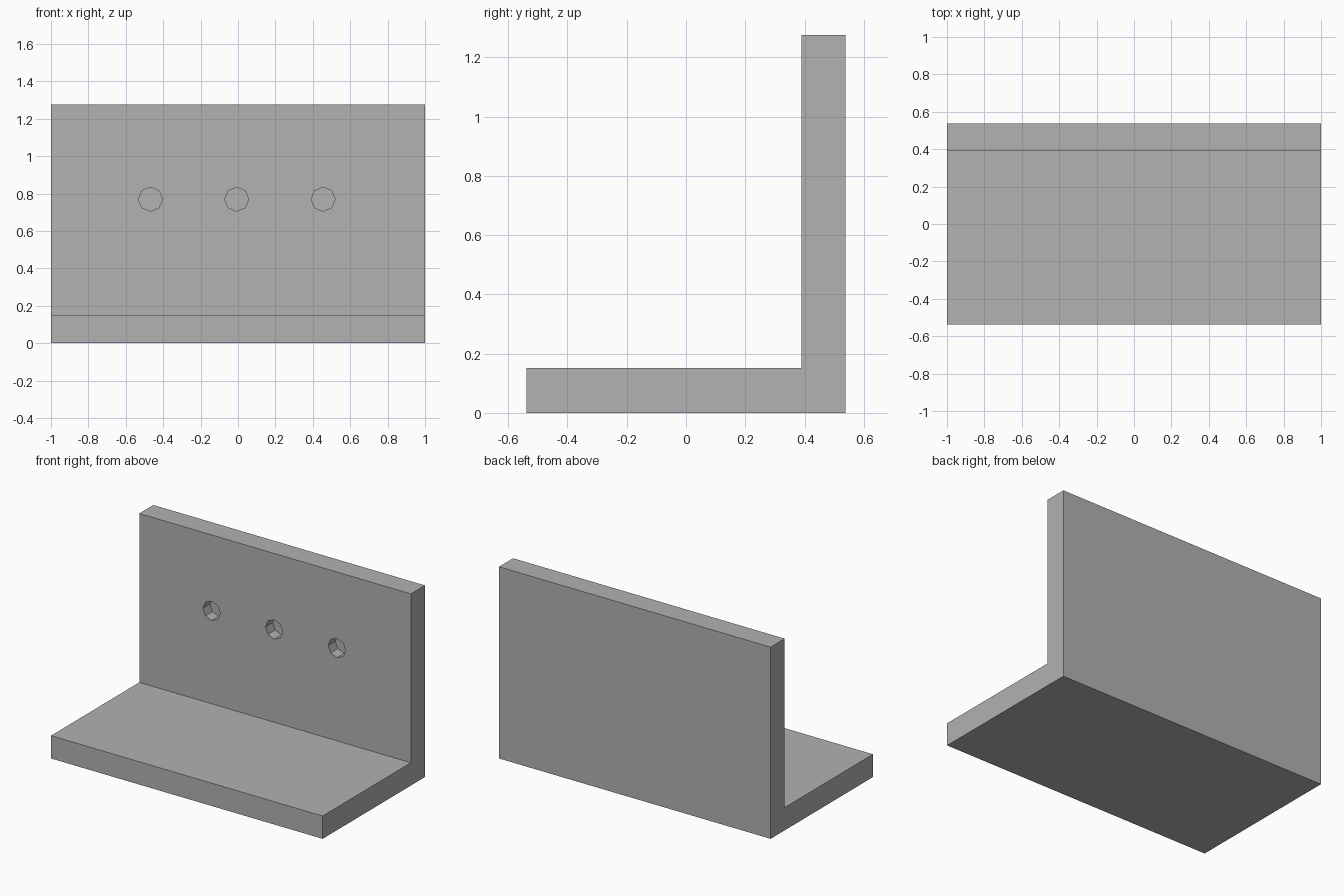
import bpy
import bmesh
from math import pi

cube = bpy.data.objects.get("Cube")
if cube:
    bpy.data.objects.remove(cube, do_unlink=True)

WIDTH = 2.0
BACK, FRONT, WALL_FRONT = 0.538, -0.538, 0.39
HEIGHT, BASE_TOP = 1.276, 0.152
HOLE_RADIUS, HOLE_DEPTH, HOLE_Z = 0.064, 0.075, 0.77

grey = bpy.data.materials.new("plain grey")
grey.use_nodes = True
colour = (0.445, 0.445, 0.445, 1.0)
grey.diffuse_color = colour
grey.node_tree.nodes["Principled BSDF"].inputs["Base Color"].default_value = colour

# L-shaped bracket: side profile extruded across the width
profile = [(FRONT, 0), (BACK, 0), (BACK, HEIGHT), (WALL_FRONT, HEIGHT),
           (WALL_FRONT, BASE_TOP), (FRONT, BASE_TOP)]
bm = bmesh.new()
face = bm.faces.new([bm.verts.new((-WIDTH / 2, y, z)) for y, z in profile])
extruded = bmesh.ops.extrude_face_region(bm, geom=[face])
moved = [v for v in extruded["geom"] if isinstance(v, bmesh.types.BMVert)]
bmesh.ops.translate(bm, verts=moved, vec=(WIDTH, 0, 0))
bmesh.ops.recalc_face_normals(bm, faces=bm.faces)
mesh = bpy.data.meshes.new("angle_bracket")
bm.to_mesh(mesh)
bm.free()
bracket = bpy.data.objects.new("angle_bracket", mesh)
bpy.context.collection.objects.link(bracket)
mesh.materials.append(grey)

# Row of three blind octagonal holes in the front of the upright wall
for x in (-0.468, -0.007, 0.455):
    bpy.ops.mesh.primitive_cylinder_add(
        vertices=8, radius=HOLE_RADIUS, depth=2 * HOLE_DEPTH,
        location=(x, WALL_FRONT, HOLE_Z), rotation=(pi / 2, 0, 0))
    cutter = bpy.context.object
    cutter.name = "hole_cutter"
    cutter.hide_render = True
    cutter.data.materials.append(grey)
    cut = bracket.modifiers.new("hole", "BOOLEAN")
    cut.operation = "DIFFERENCE"
    cut.solver = "EXACT"
    cut.object = cutter
    bpy.context.view_layer.objects.active = bracket
    bpy.ops.object.modifier_apply(modifier=cut.name)
    bpy.data.objects.remove(cutter, do_unlink=True)
